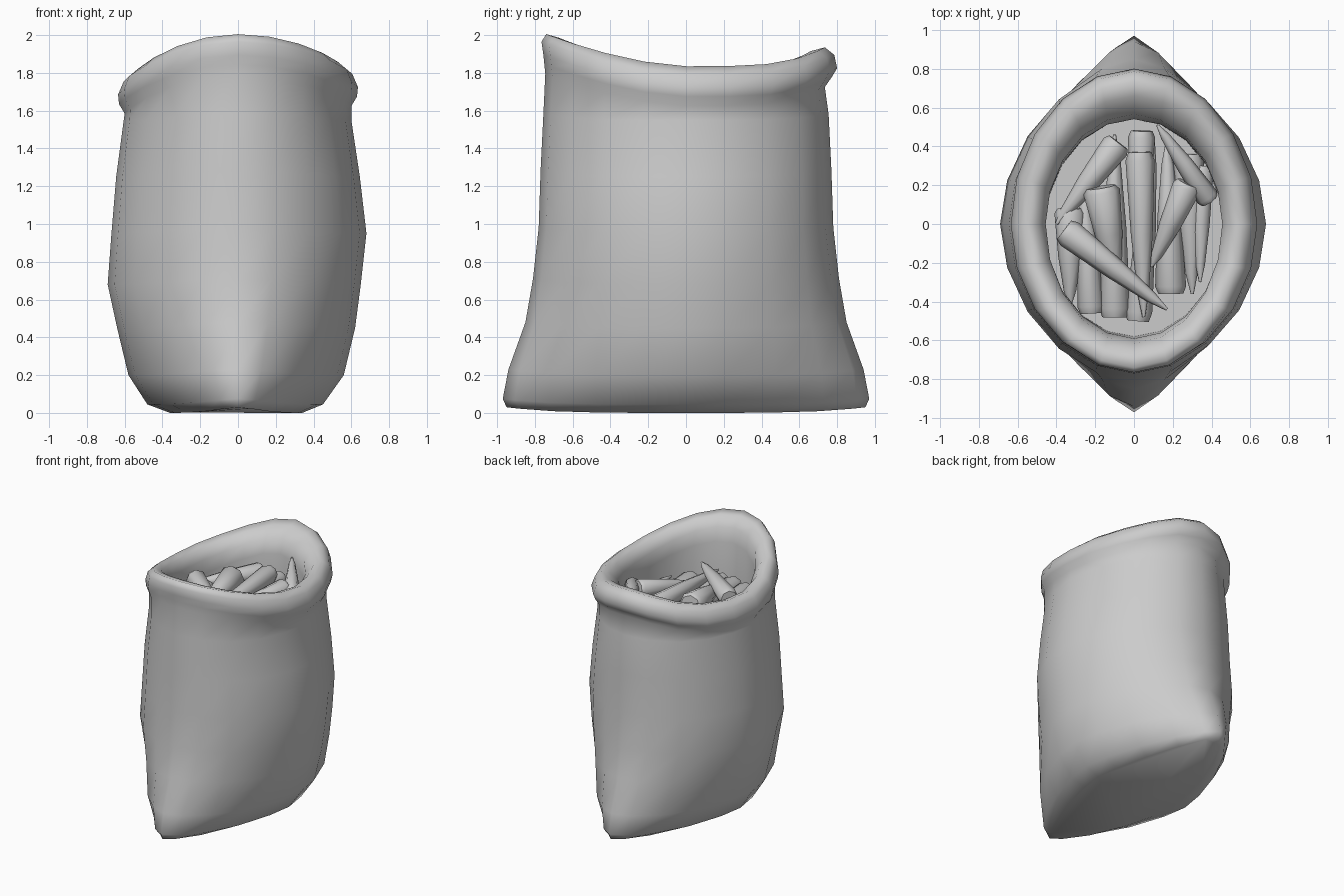
import bpy, bmesh, math
from mathutils import Vector

cube = bpy.data.objects.get("Cube")
if cube:
    bpy.data.objects.remove(cube)

grey = bpy.data.materials.new("plain_grey")
grey.use_nodes = True
grey.diffuse_color = (0.6, 0.6, 0.6, 1)
grey.node_tree.nodes["Principled BSDF"].inputs["Base Color"].default_value = (0.6, 0.6, 0.6, 1)

SEGMENTS = 20


def loft(name, rings, angle):
    """Skin a stack of point rings, close both ends and shade smoothly."""
    bm = bmesh.new()
    loops = [[bm.verts.new(p) for p in ring] for ring in rings]
    n = len(loops[0])
    for low, high in zip(loops, loops[1:]):
        for i in range(n):
            j = (i + 1) % n
            bm.faces.new((low[i], low[j], high[j], high[i]))
    bm.faces.new(loops[0][::-1])
    bm.faces.new(loops[-1])
    bmesh.ops.recalc_face_normals(bm, faces=bm.faces)
    mesh = bpy.data.meshes.new(name)
    bm.to_mesh(mesh)
    bm.free()
    mesh.materials.append(grey)
    obj = bpy.data.objects.new(name, mesh)
    bpy.context.collection.objects.link(obj)
    bpy.ops.object.select_all(action="DESELECT")
    obj.select_set(True)
    bpy.context.view_layer.objects.active = obj
    bpy.ops.object.shade_smooth_by_angle(angle=math.radians(angle))
    return obj


def outline(power):
    """Unit cross-section: 1 is a diamond, 2 is an ellipse."""
    for i in range(SEGMENTS):
        a = math.tau * i / SEGMENTS
        c, s = math.cos(a), math.sin(a)
        yield (math.copysign(abs(c) ** (2 / power), c),
               math.copysign(abs(s) ** (2 / power), s))


def rim_height(u, v):
    """The mouth peaks at the front, less at the back, and sags on its right."""
    peak = 0.17 * (-v) ** 1.6 if v < 0 else 0.1 * v ** 4
    return 1.835 + peak - 0.04 * max(-u, 0) ** 2


# Sack body: height, right half width, left half width, half depth, power
body = [
    (0.0, 0.36, 0.34, 0.95, 1.4),
    (0.045, 0.48, 0.45, 0.97, 1.47),
    (0.2, 0.58, 0.56, 0.94, 1.57),
    (0.45, 0.64, 0.62, 0.85, 1.72),
    (0.68, 0.69, 0.65, 0.81, 1.83),
    (0.95, 0.67, 0.68, 0.78, 1.88),
    (1.25, 0.645, 0.645, 0.77, 1.9),
    (1.55, 0.605, 0.6, 0.755, 1.9),
]
rings = []
for z, right, left, depth, power in body:
    rings.append([(u * (left if u > 0 else right), v * depth, z + 0.03 * v ** 4)
                  for u, v in outline(power)])

# Folded cuff and inner wall: drop below the rim, half width, front and back depth
cuff = [
    (0.21, 0.6, 0.745, 0.735),
    (0.16, 0.63, 0.75, 0.77),
    (0.11, 0.635, 0.755, 0.8),
    (0.04, 0.605, 0.765, 0.785),
    (0.0, 0.555, 0.74, 0.735),
    (0.02, 0.5, 0.67, 0.66),
    (0.09, 0.455, 0.615, 0.565),
    (0.2, 0.46, 0.59, 0.54),
]
for drop, width, front, back in cuff:
    rings.append([(u * width, v * (front if v < 0 else back), rim_height(u, v) - drop)
                  for u, v in outline(1.95)])
rings.append([(u * 0.46, v * 0.56 - 0.02, 1.48) for u, v in outline(1.95)])
loft("sack", rings, 75)


def tapered_root(name, start, end, radius):
    """Round tapered stick from its thick end to its thin tip."""
    start, end = Vector(start), Vector(end)
    turn = (end - start).to_track_quat("Z", "Y")
    sides = []
    for t, r in ((0, 0.8), (0.05, 1), (0.5, 0.75), (0.85, 0.4), (1, 0.1)):
        centre = start.lerp(end, t)
        sides.append([centre + turn @ Vector((math.cos(a) * r * radius,
                                              math.sin(a) * r * radius, 0))
                      for a in (math.tau * k / 8 for k in range(8))])
    loft(name, sides, 50)


# Upper layer of crossing roots
upper = [
    ((-0.17, 0.19, 1.65), (-0.09, -0.3, 1.6), 0.095),
    ((-0.36, -0.03, 1.67), (0.17, -0.44, 1.66), 0.075),
    ((0.03, 0.37, 1.66), (0.05, -0.48, 1.62), 0.075),
    ((0.28, 0.21, 1.67), (0.09, -0.22, 1.6), 0.075),
    ((0.39, 0.12, 1.64), (0.12, 0.51, 1.75), 0.06),
    ((-0.08, 0.42, 1.62), (-0.4, 0.0, 1.6), 0.075),
]
# Lower layer, packed lengthwise
lower = [
    ((0.04, 0.48, 1.58), (0.02, -0.2, 1.54), 0.07),
    ((0.28, 0.36, 1.56), (0.3, -0.36, 1.53), 0.08),
    ((0.19, -0.36, 1.55), (0.17, 0.42, 1.56), 0.08),
    ((-0.33, 0.08, 1.56), (-0.33, -0.42, 1.54), 0.08),
    ((-0.22, -0.46, 1.54), (-0.26, 0.25, 1.56), 0.07),
    ((-0.1, -0.48, 1.54), (-0.1, 0.46, 1.58), 0.08),
    ((0.02, -0.5, 1.54), (0.1, 0.44, 1.56), 0.07),
    ((0.35, 0.3, 1.56), (0.34, -0.3, 1.56), 0.06),
]
for layer, roots in (("upper", upper), ("lower", lower)):
    for k, root in enumerate(roots, 1):
        tapered_root(f"{layer}_root_{k}", *root)
